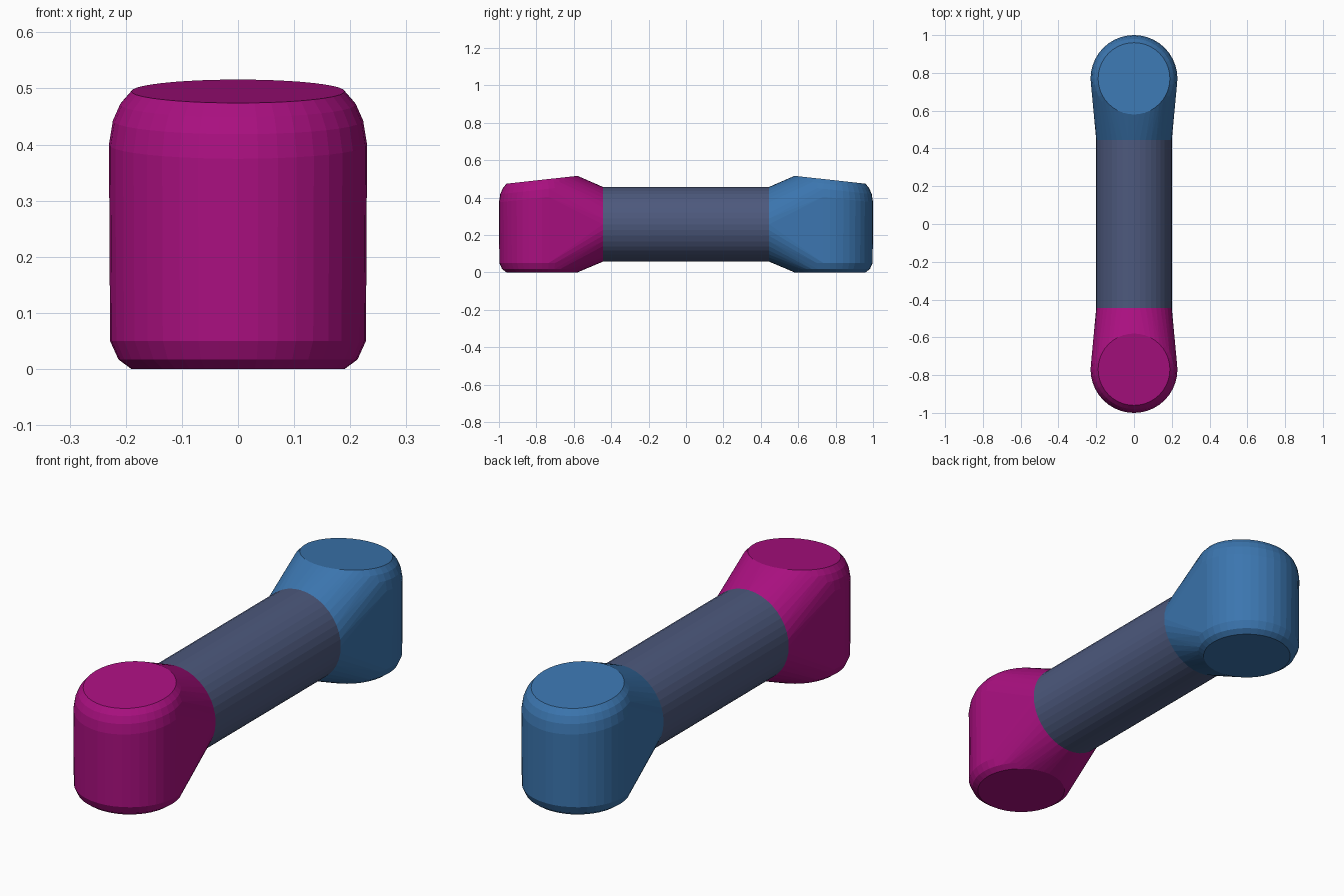
import bpy
import bmesh
import math
from mathutils import Vector

cube = bpy.data.objects.get("Cube")
if cube:
    bpy.data.objects.remove(cube, do_unlink=True)

SIDES = 40
AXIS_Z = 0.257      # height of the bar's axis
BAR_RADIUS = 0.2
BAR_END = 0.445     # where the bar meets each end block
BLOCK_Y = 0.77      # centre of each end block
TOP_SLOPE = -0.11   # block tops fall away outwards


def make_material(name, color):
    mat = bpy.data.materials.new(name)
    mat.use_nodes = True
    mat.diffuse_color = color
    mat.node_tree.nodes["Principled BSDF"].inputs["Base Color"].default_value = color
    return mat


def circle(radius):
    for i in range(SIDES):
        a = 2 * math.pi * i / SIDES
        yield radius * math.cos(a), radius * math.sin(a)


def hull_object(name, points, mat):
    """Wrap a closed convex skin around the points."""
    bm = bmesh.new()
    for p in points:
        bm.verts.new(p)
    bmesh.ops.convex_hull(bm, input=bm.verts[:])
    loose = [v for v in bm.verts if not v.link_faces]
    bmesh.ops.delete(bm, geom=loose, context="VERTS")
    bmesh.ops.dissolve_limit(bm, angle_limit=math.radians(0.5),
                             verts=bm.verts[:], edges=bm.edges[:])
    bmesh.ops.recalc_face_normals(bm, faces=bm.faces[:])
    mesh = bpy.data.meshes.new(name)
    bm.to_mesh(mesh)
    bm.free()
    mesh.materials.append(mat)
    obj = bpy.data.objects.new(name, mesh)
    bpy.context.collection.objects.link(obj)


def bar_ring(y):
    return [Vector((x, y, AXIS_Z + z)) for x, z in circle(BAR_RADIUS)]


def end_block(name, side, mat):
    # Round bar socket blended into an upright rounded block with a sloping top
    points = bar_ring(side * BAR_END)
    for radius, z in ((0.19, 0.0), (0.213, 0.017), (0.228, 0.05)):
        points += [Vector((x, side * (BLOCK_Y + y), z)) for x, y in circle(radius)]
    for radius, z in ((0.23, 0.40), (0.223, 0.443), (0.21, 0.472), (0.19, 0.495)):
        points += [Vector((x, side * (BLOCK_Y + y), z + TOP_SLOPE * y))
                   for x, y in circle(radius)]
    hull_object(name, points, mat)


magenta = make_material("magenta", (0.40, 0.005, 0.215, 1))
blue = make_material("blue", (0.044, 0.18, 0.43, 1))
slate = make_material("slate", (0.074, 0.10, 0.205, 1))

# Straight bar between the two end blocks
hull_object("bar", bar_ring(-BAR_END) + bar_ring(BAR_END), slate)
end_block("front_end_block", -1, magenta)
end_block("back_end_block", 1, blue)
